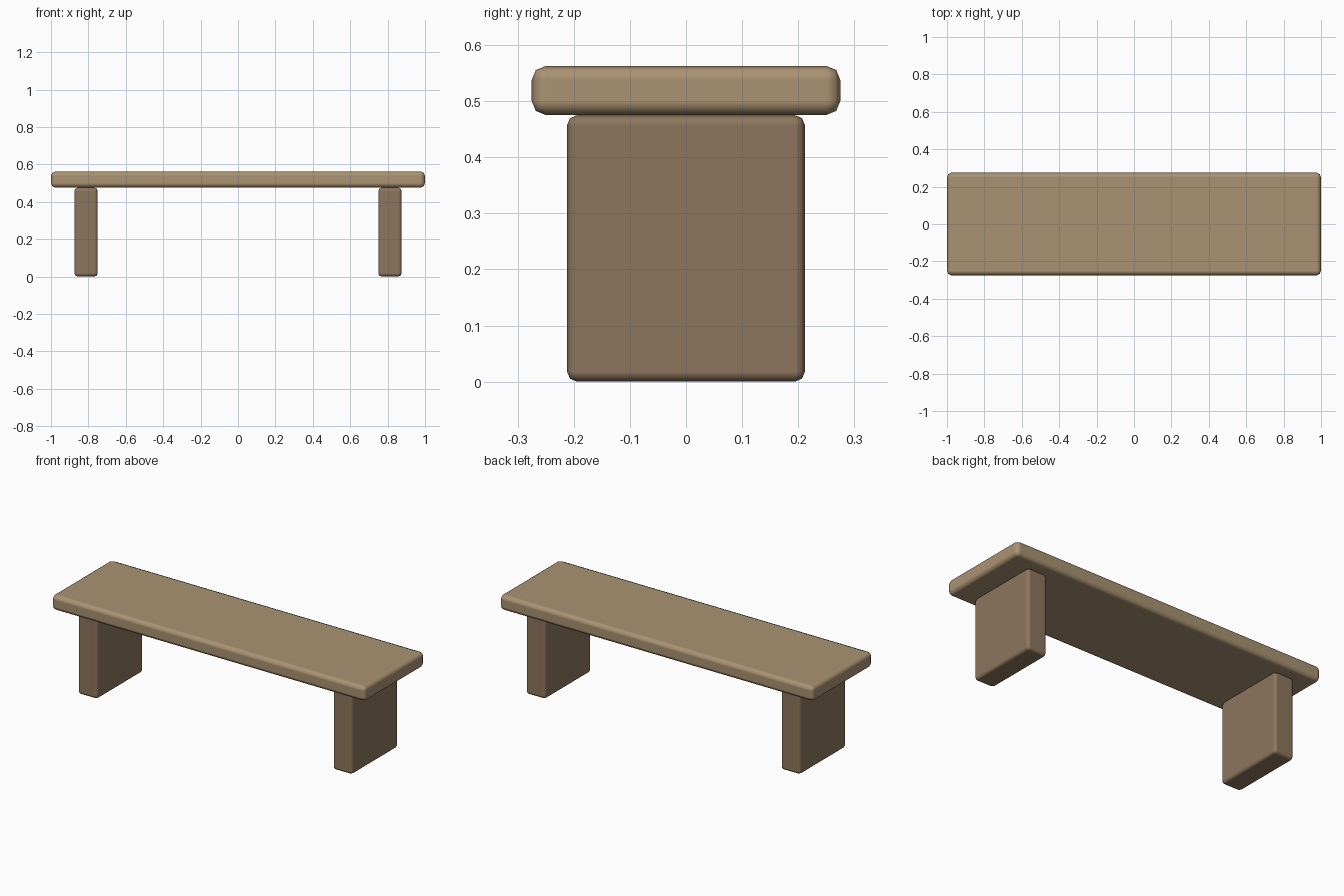
import bpy

if "Cube" in bpy.data.objects:
    bpy.data.objects.remove(bpy.data.objects["Cube"])


def material(name, color):
    mat = bpy.data.materials.new(name)
    mat.diffuse_color = (*color, 1.0)
    mat.use_nodes = True
    mat.node_tree.nodes["Principled BSDF"].inputs["Base Color"].default_value = mat.diffuse_color
    return mat


def rounded_block(name, center, size, bevel, mat):
    bpy.ops.mesh.primitive_cube_add(size=1, location=center)
    obj = bpy.context.object
    obj.name = name
    obj.scale = size
    bpy.ops.object.transform_apply(location=False, rotation=False, scale=True)
    bpy.ops.object.shade_smooth()
    mod = obj.modifiers.new("rounded_edges", 'BEVEL')
    mod.width = bevel
    mod.segments = 2
    mod.harden_normals = True
    obj.data.materials.append(mat)
    return obj


light_wood = material("light_wood", (0.40, 0.29, 0.17))
dark_wood = material("dark_wood", (0.27, 0.18, 0.11))

# Long plank seat
rounded_block("seat", (0, 0, 0.519), (2.0, 0.55, 0.0875), 0.025, light_wood)

# Two slab legs
for side, x in (("left", -0.8125), ("right", 0.8125)):
    rounded_block(side + "_leg", (x, 0, 0.2375), (0.125, 0.424, 0.475), 0.018, dark_wood)
